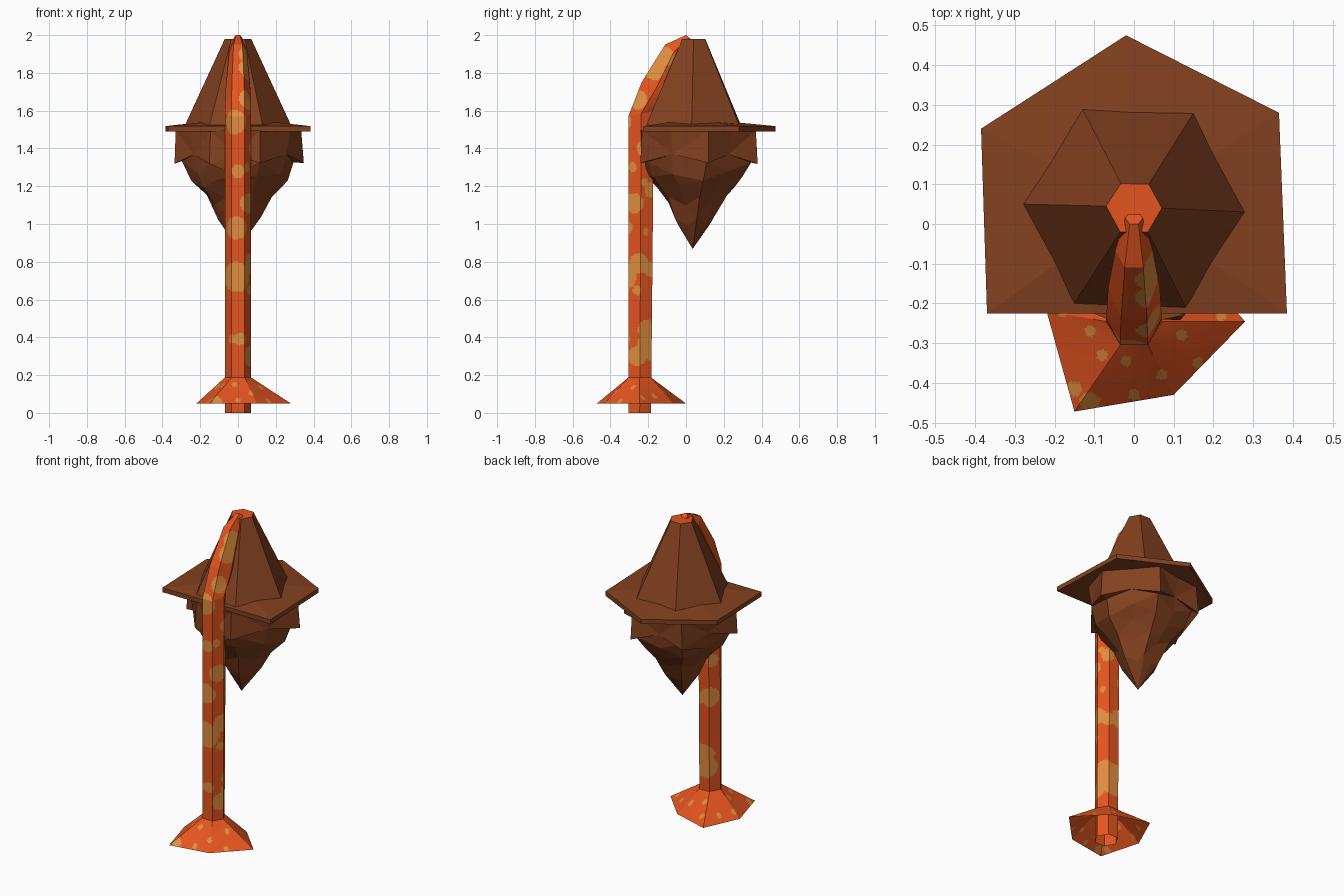
import bpy, bmesh, random
from math import sin, cos, pi, ceil
from mathutils import Vector

random.seed(4)
cube = bpy.data.objects.get("Cube")
if cube:
    bpy.data.objects.remove(cube)


def material(name, rgb):
    mat = bpy.data.materials.new(name)
    mat.use_nodes = True
    mat.diffuse_color = (*rgb, 1)
    mat.node_tree.nodes["Principled BSDF"].inputs["Base Color"].default_value = (*rgb, 1)
    return mat


ORANGE = material("burnt orange", (0.78, 0.09, 0.014))
TAN = material("tan spots", (0.76, 0.27, 0.05))
BROWN = material("bark brown", (0.23, 0.053, 0.014))


def finish(name, bm, *mats):
    mesh = bpy.data.meshes.new(name)
    bmesh.ops.remove_doubles(bm, verts=bm.verts, dist=0.0001)
    bm.to_mesh(mesh)
    bm.free()
    for mat in mats:
        mesh.materials.append(mat)
    obj = bpy.data.objects.new(name, mesh)
    bpy.context.collection.objects.link(obj)
    return obj


def loft(bm, rings, cols=1, step=None):
    """Skin closed rings; cols and step add flat subdivisions."""
    n = len(rings[0])
    for low, high in zip(rings, rings[1:]):
        length = max((b - a).length for a, b in zip(low, high))
        rows = ceil(length / step) if step else 1
        for i in range(n):
            j = (i + 1) % n
            grid = []
            for r in range(rows + 1):
                a = low[i].lerp(high[i], r / rows)
                b = low[j].lerp(high[j], r / rows)
                grid.append([bm.verts.new(a.lerp(b, c / cols)) for c in range(cols + 1)])
            for r in range(rows):
                for c in range(cols):
                    bm.faces.new((grid[r][c], grid[r][c + 1],
                                  grid[r + 1][c + 1], grid[r + 1][c]))


def cap(bm, ring, flip=False):
    bm.faces.new([bm.verts.new(p) for p in (ring[::-1] if flip else ring)])


def paint_spots(bm, spots, from_above=False):
    for face in bm.faces:
        mid = face.calc_center_median()
        if from_above:
            mid.z = 0
        face.material_index = int(any((mid - p).length < r for p, r in spots))


def stalk_ring(outer, inner, half_width):
    """Hexagon whose front flat lies at outer and back flat at inner (y, z)."""
    front, back = Vector((0, *outer)), Vector((0, *inner))
    mid, half = (front + back) / 2, (back - front) / 2
    return [mid + Vector((half_width * cos(k * pi / 3), 0, 0))
            + half * sin(k * pi / 3) / sin(pi / 3) for k in range(6)]


def flat_ring(points, z):
    return [Vector((x, y, z)) for x, y in points]


# Stalk: straight hexagonal tube, open below, bending over into the hat tip
FRONT, BACK = -0.305, -0.185
rings = [stalk_ring((FRONT, 0), (BACK, 0), 0.07),
         stalk_ring((FRONT, 1.57), (-0.17, 1.6), 0.07),
         stalk_ring((-0.235, 1.75), (-0.08, 1.69), 0.065),
         stalk_ring((-0.11, 1.95), (-0.02, 1.87), 0.047),
         stalk_ring((0, 2.0), (0.03, 1.975), 0.022)]
bm = bmesh.new()
loft(bm, rings, 9, 0.009)
cap(bm, rings[-1])
front_spots = [(-0.01, 0.72, 0.08), (-0.01, 0.98, 0.06), (0, 1.28, 0.036),
               (-0.02, 1.54, 0.065), (0.01, 0.39, 0.033), (-0.04, 0.39, 0.025)]
side_spots = [(-0.26, 0.3, 0.052), (-0.2, 0.36, 0.06), (-0.2, 0.44, 0.055),
              (-0.26, 0.65, 0.025), (-0.25, 0.79, 0.055), (-0.21, 0.96, 0.02),
              (-0.28, 1.11, 0.055), (-0.22, 1.22, 0.02), (-0.29, 1.3, 0.03),
              (-0.21, 1.4, 0.05), (-0.26, 1.66, 0.055), (-0.17, 1.82, 0.06),
              (-0.12, 1.89, 0.06)]
back_spots = [(0, 0.34, 0.075), (0, 0.42, 0.06), (-0.04, 0.78, 0.06), (-0.06, 1.01, 0.045),
              (0.04, 1.18, 0.04), (0.04, 0.76, 0.04), (-0.02, 1.4, 0.05)]
spots = [(Vector((x, FRONT, z)), r) for x, z, r in front_spots]
spots += [(Vector((0.06, y, z)), r) for y, z, r in side_spots]
spots += [(Vector((x, BACK, z)), r) for x, z, r in back_spots]
paint_spots(bm, spots)
finish("stalk", bm, ORANGE, TAN)

# Skirt: open flared collar with an uneven six-sided hem
hem = [(0.28, -0.245), (0.11, -0.07), (-0.12, 0), (-0.22, -0.22), (-0.15, -0.472), (0.1, -0.43)]
bm = bmesh.new()
loft(bm, [flat_ring(hem, 0.05), stalk_ring((FRONT, 0.187), (BACK, 0.187), 0.07)], 26, 0.008)
dots = [(-0.11, -0.27), (-0.08, -0.33), (-0.02, -0.345), (0.07, -0.38), (0.16, -0.35),
        (0.12, -0.28), (0.22, -0.23), (0.15, -0.17), (0.05, -0.12), (-0.07, -0.06),
        (-0.04, -0.13), (-0.14, -0.13), (-0.18, -0.22), (0, -0.43)]
dots = [(Vector((*dot, 0)), 0.014) for dot in dots]
dots += [(Vector((-0.15, -0.415, 0)), 0.019), (Vector((-0.11, -0.45, 0)), 0.026)]
paint_spots(bm, dots, from_above=True)
finish("skirt", bm, ORANGE, TAN)

# Hat crown: tapered six-sided cone with an orange top
crown_base = [(0.28, 0.03), (0.15, 0.28), (-0.13, 0.29), (-0.28, 0.05), (-0.15, -0.2), (0.13, -0.21)]
crown_top = [(0.07, 0.04), (0.037, 0.1), (-0.033, 0.102), (-0.07, 0.045), (-0.035, -0.02), (0.035, -0.02)]
top_ring = flat_ring(crown_top, 1.98)
bm = bmesh.new()
loft(bm, [flat_ring(crown_base, 1.525), top_ring])
cap(bm, top_ring)
for face in bm.faces:
    face.material_index = int(len(face.verts) == 6)
finish("hat_crown", bm, BROWN, ORANGE)

# Hat brim: five-cornered slab rising slightly to the crown
brim = [(0.385, -0.225), (0.365, 0.28), (-0.02, 0.475), (-0.385, 0.24), (-0.37, -0.225)]
under, over = flat_ring(brim, 1.49), flat_ring(brim, 1.518)
raised = [p.lerp(Vector((0, 0.04, 1.56)), 0.45) for p in over]
bm = bmesh.new()
loft(bm, [under, over, raised])
cap(bm, under, True)
cap(bm, raised)
finish("hat_brim", bm, BROWN)

# Shaggy underside: short hanging flaps over a furrowed cone ending in a point
CENTRE = Vector((0, 0.04, 0))
tips = [(0.345, 0.12), (0.12, 0.38), (-0.2, 0.33), (-0.34, -0.03), (-0.15, -0.215), (0.12, -0.24)]
spokes = []
for i, tip in enumerate(tips):
    a = Vector((*tip, 0)) - CENTRE
    b = Vector((*tips[(i + 1) % 6], 0)) - CENTRE
    spokes += [a, (a + b).normalized() * 0.3]
# Each level: tip radius factor, tip height, valley radius factor, valley height, jitter
levels = [(0.97, 1.495, 1.0, 1.495, 0), (1.0, 1.32, 0.93, 1.37, 0.004),
          (0.87, 1.335, 0.86, 1.27, 0.01), (0.75, 1.24, 0.7, 1.2, 0.012),
          (0.52, 1.15, 0.45, 1.11, 0.012), (0.33, 1.03, 0.28, 1.0, 0.01)]
rings = []
for tip_r, tip_z, gap_r, gap_z, shake in levels:
    ring = []
    for k, spoke in enumerate(spokes):
        factor, z = (gap_r, gap_z) if k % 2 else (tip_r, tip_z)
        wobble = Vector([random.uniform(-shake, shake) for _ in range(3)])
        ring.append(CENTRE + spoke * factor + Vector((0, 0, z)) + wobble)
    rings.append(ring)
bm = bmesh.new()
loft(bm, rings)
cap(bm, rings[0])
point = Vector((0, 0.035, 0.868))
for i, p in enumerate(rings[-1]):
    bm.faces.new([bm.verts.new(v) for v in (p, point, rings[-1][i - 1])])
bmesh.ops.remove_doubles(bm, verts=bm.verts, dist=0.0001)
bmesh.ops.triangulate(bm, faces=bm.faces)
bmesh.ops.recalc_face_normals(bm, faces=bm.faces)
finish("shaggy_underside", bm, BROWN)
